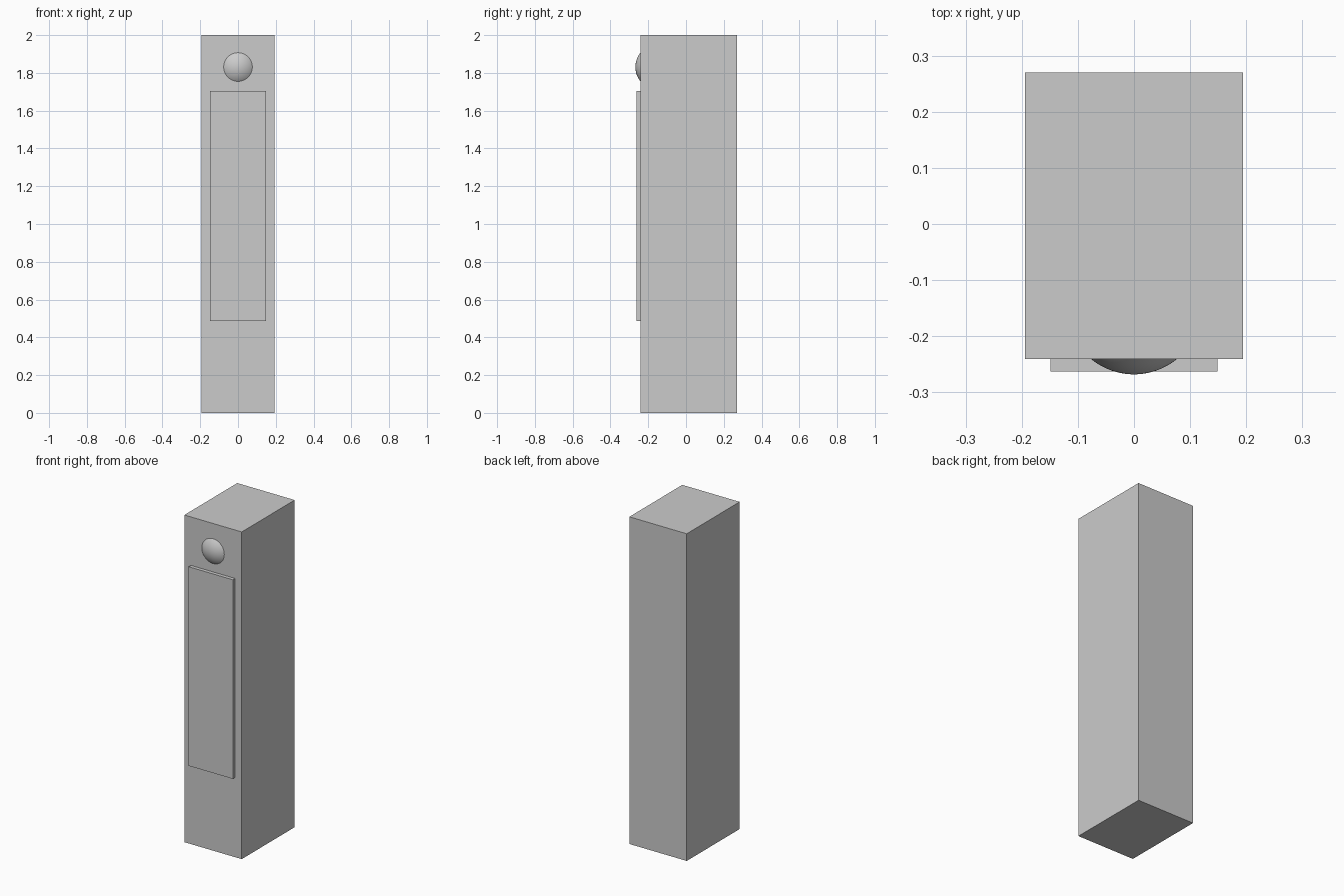
import bpy, bmesh, math

if "Cube" in bpy.data.objects:
    bpy.data.objects.remove(bpy.data.objects["Cube"])

def box(name, x, y, z):
    """Box from (min, max) ranges on each axis."""
    bm = bmesh.new()
    bmesh.ops.create_cube(bm, size=1)
    for v in bm.verts:
        for i, (lo, hi) in enumerate((x, y, z)):
            v.co[i] = hi if v.co[i] > 0 else lo
    return finish(name, bm)

def finish(name, bm):
    mesh = bpy.data.meshes.new(name)
    bm.to_mesh(mesh)
    bm.free()
    ob = bpy.data.objects.new(name, mesh)
    bpy.context.collection.objects.link(ob)
    return ob

FRONT = -0.241

# Tall cabinet body and raised front panel
box("cabinet_body", (-0.194, 0.194), (FRONT, 0.27), (0, 2))
box("front_panel", (-0.149, 0.149), (-0.263, FRONT + 0.005), (0.487, 1.704))

# Shallow domed lamp: a spherical cap spun around the y axis
radius, height, centre_z = 0.076, 0.027, 1.831
sphere_r = (radius ** 2 + height ** 2) / (2 * height)
half_angle = math.asin(radius / sphere_r)
bm = bmesh.new()
rings, sides = 10, 48
profile = []
for i in range(rings + 1):
    a = half_angle * i / rings
    y = FRONT - height + sphere_r * (1 - math.cos(a))
    profile.append(bm.verts.new((sphere_r * math.sin(a), y, centre_z)))
edges = [bm.edges.new(p) for p in zip(profile, profile[1:])]
bmesh.ops.spin(bm, geom=profile + edges, cent=(0, 0, centre_z), axis=(0, 1, 0),
               angle=math.tau, steps=sides, use_merge=True)
bmesh.ops.remove_doubles(bm, verts=bm.verts, dist=1e-5)
bmesh.ops.recalc_face_normals(bm, faces=bm.faces)
# Make the open cap face the front
if sum(f.normal.y for f in bm.faces) > 0:
    bmesh.ops.reverse_faces(bm, faces=bm.faces)
for f in bm.faces:
    f.smooth = True
finish("dome_lamp", bm)
